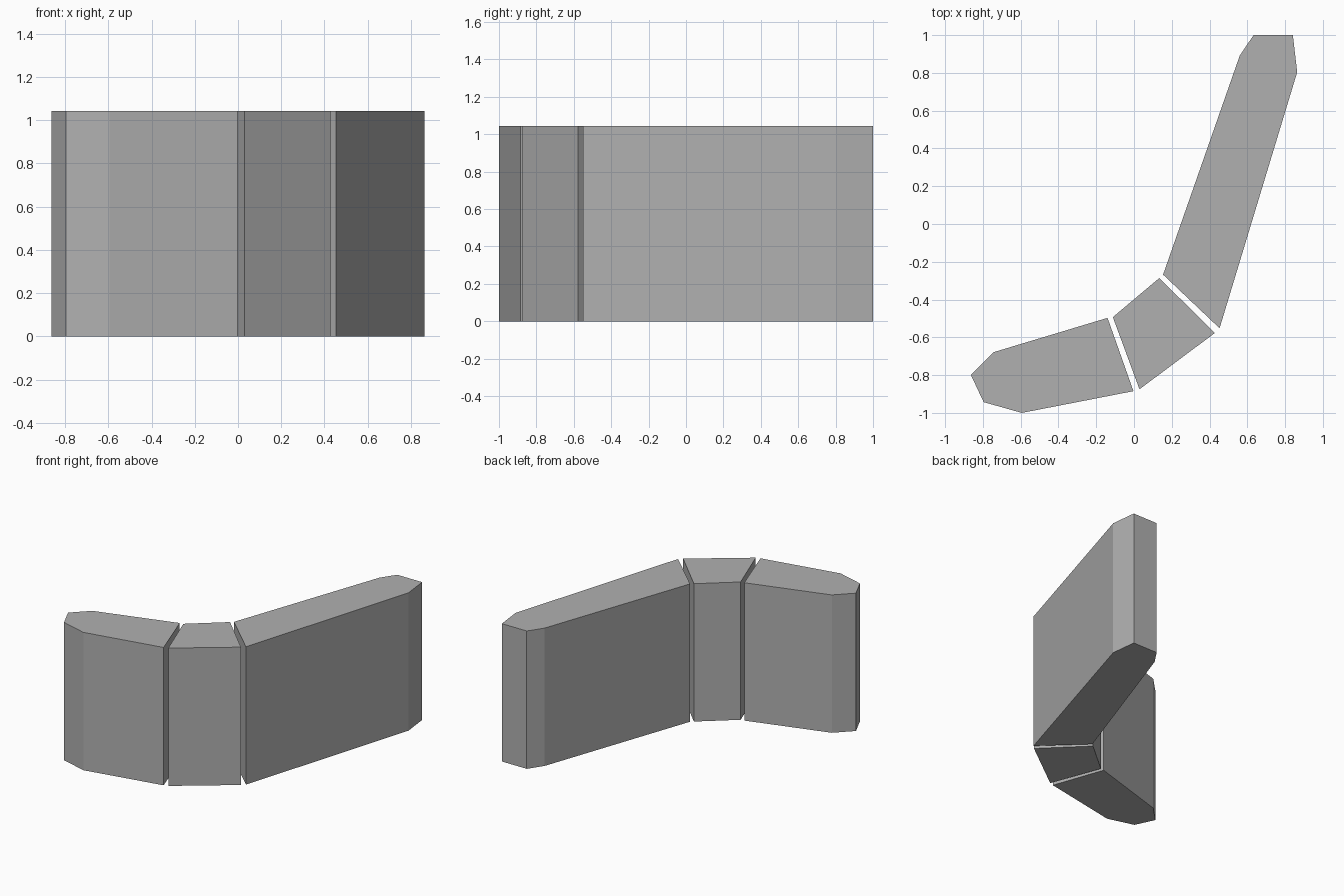
import bpy
import bmesh

if "Cube" in bpy.data.objects:
    bpy.data.objects.remove(bpy.data.objects["Cube"])

HEIGHT = 1.043

# Dark grey shared by all sections
grey = bpy.data.materials.new("dark_grey")
grey.diffuse_color = (0.434, 0.434, 0.434, 1)
grey.use_nodes = True
grey.node_tree.nodes["Principled BSDF"].inputs["Base Color"].default_value = grey.diffuse_color


def extruded_block(name, outline):
    """Flat-faced prism from a counter-clockwise plan outline."""
    bm = bmesh.new()
    base = bm.faces.new([bm.verts.new((x, y, 0)) for x, y in outline])
    top = bmesh.ops.extrude_face_region(bm, geom=[base], use_keep_orig=True)
    verts = [g for g in top["geom"] if isinstance(g, bmesh.types.BMVert)]
    bmesh.ops.translate(bm, verts=verts, vec=(0, 0, HEIGHT))
    bmesh.ops.recalc_face_normals(bm, faces=bm.faces)
    mesh = bpy.data.meshes.new(name)
    bm.to_mesh(mesh)
    bm.free()
    mesh.materials.append(grey)
    obj = bpy.data.objects.new(name, mesh)
    bpy.context.collection.objects.link(obj)
    return obj


# Short end section with chamfered left end
extruded_block("left_wall_section", [
    (-0.864, -0.798), (-0.796, -0.943), (-0.594, -1.0),
    (-0.003, -0.885), (-0.140, -0.497), (-0.745, -0.679)])

# Wedge at the bend
extruded_block("corner_wall_section", [
    (-0.112, -0.493), (0.029, -0.875), (0.428, -0.577), (0.134, -0.286)])

# Long end section with chamfered far end
extruded_block("right_wall_section", [
    (0.154, -0.268), (0.453, -0.552), (0.864, 0.804),
    (0.841, 1.0), (0.633, 1.0), (0.560, 0.892)])
